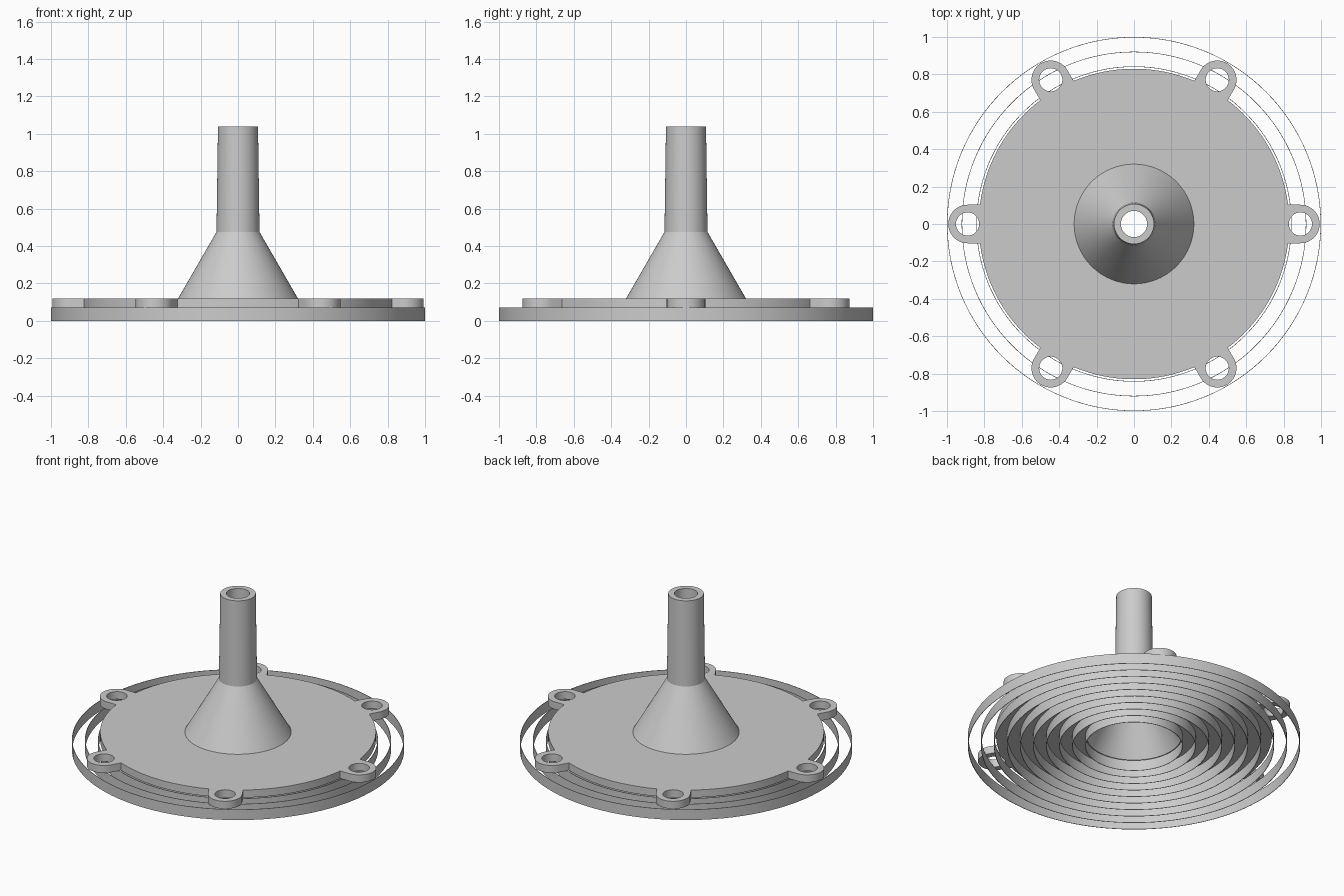
import bpy
import bmesh
from math import pi, sin, cos, asin, sqrt, radians

cube = bpy.data.objects.get("Cube")
if cube:
    bpy.data.objects.remove(cube)

grey = bpy.data.materials.new("plain grey")
grey.use_nodes = True
colour = (0.6, 0.6, 0.6, 1)
grey.diffuse_color = colour
grey.node_tree.nodes["Principled BSDF"].inputs["Base Color"].default_value = colour


def select(obj):
    bpy.ops.object.select_all(action="DESELECT")
    obj.select_set(True)
    bpy.context.view_layer.objects.active = obj


def smooth(obj):
    select(obj)
    bpy.ops.object.shade_smooth_by_angle(angle=radians(25))


def lathe(name, profile, sides=96):
    """Revolve a closed (radius, height) profile around z."""
    bm = bmesh.new()
    loops = []
    for i in range(sides):
        a = 2 * pi * i / sides
        loops.append([bm.verts.new((r * cos(a), r * sin(a), z)) for r, z in profile])
    n = len(profile)
    for i in range(sides):
        p, q = loops[i], loops[(i + 1) % sides]
        for j in range(n):
            k = (j + 1) % n
            bm.faces.new((p[j], q[j], q[k], p[k]))
    bmesh.ops.recalc_face_normals(bm, faces=bm.faces)
    mesh = bpy.data.meshes.new(name)
    bm.to_mesh(mesh)
    bm.free()
    obj = bpy.data.objects.new(name, mesh)
    bpy.context.collection.objects.link(obj)
    mesh.materials.append(grey)
    smooth(obj)
    return obj


def arc(cx, cy, r, start, end, steps):
    return [(cx + r * cos(start + (end - start) * i / steps),
             cy + r * sin(start + (end - start) * i / steps))
            for i in range(steps + 1)]


# Flange plate: disc outline with six drilled lugs
PLATE_R, LUG_AT, LUG_R, HOLE_R = 0.83, 0.89, 0.103, 0.062
neck = asin(LUG_R / PLATE_R)
outline, holes = [], [arc(0, 0, 0.3, 0, 2 * pi, 96)[:-1]]
for i in range(6):
    a = i * pi / 3
    x, y = LUG_AT * cos(a), LUG_AT * sin(a)
    outline += arc(x, y, LUG_R, a - pi / 2, a + pi / 2, 24)
    outline += arc(0, 0, PLATE_R, a + neck, a + pi / 3 - neck, 20)
    holes.append(arc(x, y, HOLE_R, 0, 2 * pi, 32)[:-1])

curve = bpy.data.curves.new("flange_plate", "CURVE")
curve.dimensions = "2D"
curve.fill_mode = "BOTH"
curve.extrude = 0.025
for points in [outline] + holes:
    spline = curve.splines.new("POLY")
    spline.points.add(len(points) - 1)
    for p, (x, y) in zip(spline.points, points):
        p.co = (x, y, 0, 1)
    spline.use_cyclic_u = True
curve.materials.append(grey)
plate = bpy.data.objects.new("flange_plate", curve)
plate.location.z = 0.095
bpy.context.collection.objects.link(plate)
select(plate)
bpy.ops.object.convert(target="MESH")
plate = bpy.context.object
bm = bmesh.new()
bm.from_mesh(plate.data)
bmesh.ops.remove_doubles(bm, verts=bm.verts, dist=0.0001)
bmesh.ops.recalc_face_normals(bm, faces=bm.faces)
bm.to_mesh(plate.data)
bm.free()
smooth(plate)

# Hollow cone running up into the open spout
lathe("cone_and_spout", [(0.285, 0.07), (0.32, 0.07), (0.32, 0.12), (0.115, 0.475),
                         (0.107, 1.04), (0.07, 1.04), (0.07, 0.475)])

# Thin concentric walls under the plate
for i in range(10):
    r = 1 - 0.0785 * i
    lathe(f"ring_wall_{i + 1}", [(r - 0.003, 0), (r, 0), (r, 0.07), (r - 0.003, 0.07)], 128)
